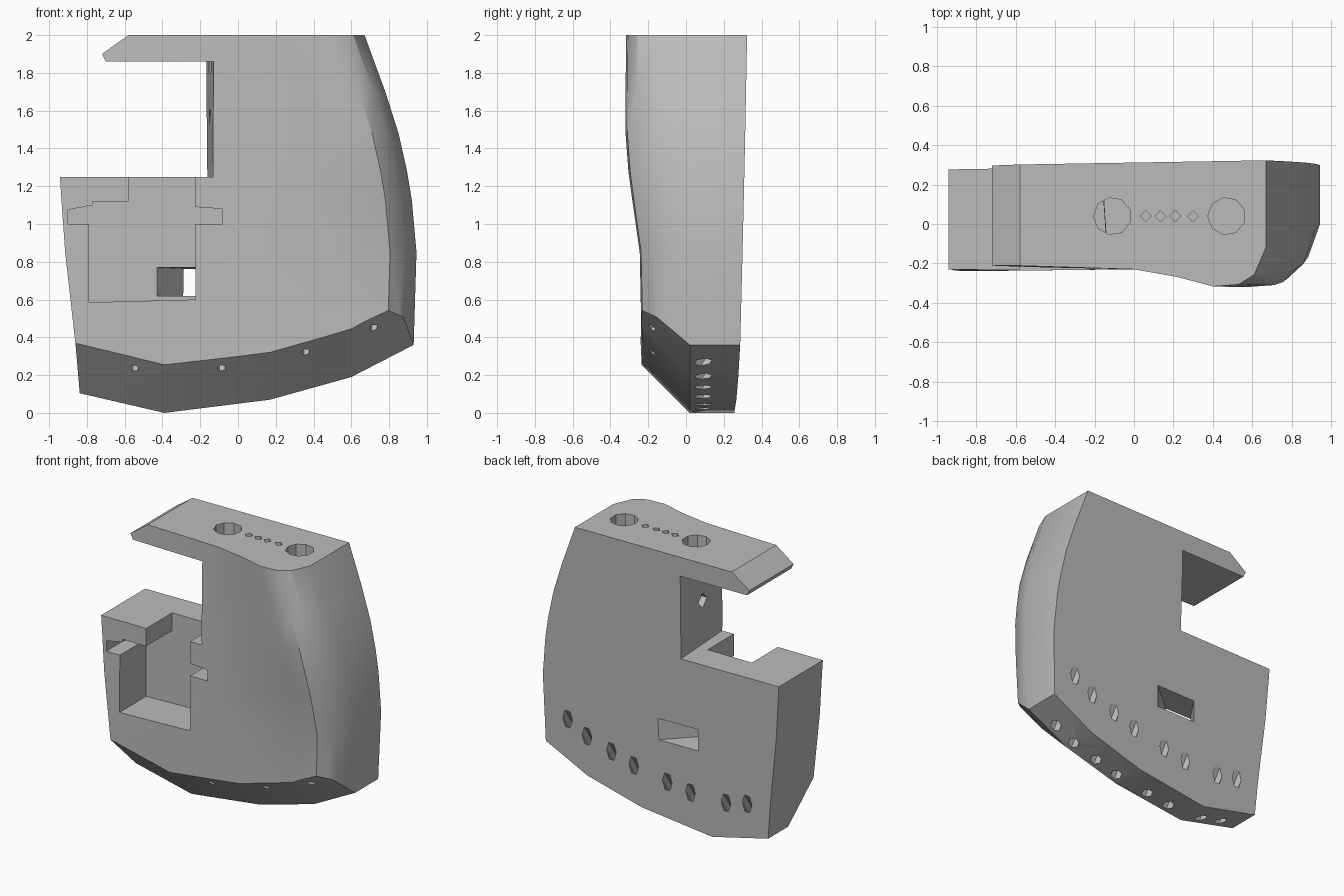
import bpy, bmesh, math
from mathutils import Vector

if "Cube" in bpy.data.objects:
    bpy.data.objects.remove(bpy.data.objects["Cube"], do_unlink=True)

grey = bpy.data.materials.new("plain_grey")
grey.use_nodes = True
grey.diffuse_color = (0.5, 0.5, 0.5, 1)
grey.node_tree.nodes["Principled BSDF"].inputs["Base Color"].default_value = (0.5, 0.5, 0.5, 1)


def loft(name, rings):
    """Closed solid through matching rings of points."""
    bm = bmesh.new()
    rows = [[bm.verts.new(p) for p in ring] for ring in rings]
    for a, b in zip(rows, rows[1:]):
        for i in range(len(a)):
            j = (i + 1) % len(a)
            bm.faces.new((a[i], a[j], b[j], b[i]))
    bm.faces.new(rows[0])
    bm.faces.new(rows[-1])
    bmesh.ops.recalc_face_normals(bm, faces=bm.faces[:])
    bmesh.ops.triangulate(bm, faces=bm.faces[:])
    mesh = bpy.data.meshes.new(name)
    bm.to_mesh(mesh)
    bm.free()
    mesh.materials.append(grey)
    obj = bpy.data.objects.new(name, mesh)
    bpy.context.scene.collection.objects.link(obj)
    return obj


def volume(obj):
    """Volume of an object with its modifiers."""
    bm = bmesh.new()
    bm.from_object(obj, bpy.context.evaluated_depsgraph_get())
    result = bm.calc_volume()
    bm.free()
    return result


def cut(cutter):
    """Subtract a cutter with the first solver that gives a sound solid."""
    bpy.context.view_layer.objects.active = body
    before = volume(body)
    for solver in ("MANIFOLD", "EXACT", "FLOAT"):
        mod = body.modifiers.new("cut", "BOOLEAN")
        mod.operation, mod.solver, mod.object = "DIFFERENCE", solver, cutter
        bpy.context.view_layer.update()
        if before * 0.5 < volume(body) < before - 1e-6:
            bpy.ops.object.modifier_apply(modifier=mod.name)
            break
        body.modifiers.remove(mod)
    bpy.data.objects.remove(cutter, do_unlink=True)


def prism(name, front, y0, y1, back=None):
    """Solid between an x-z outline at y0 and one at y1."""
    return loft(name, [[(x, y0, z) for x, z in front],
                       [(x, y1, z) for x, z in (back or front)]])


def drill(name, start, end, radius, sides=6):
    """Straight faceted hole between two points."""
    start, end = Vector(start), Vector(end)
    turn = (end - start).to_track_quat("Z", "Y")
    ring = [turn @ Vector((radius * math.cos(math.tau * i / sides),
                           radius * math.sin(math.tau * i / sides), 0)) for i in range(sides)]
    cut(loft(name, [[p + v for v in ring] for p in (start, end)]))


def box(x0, x1, z0, z1):
    return [(x0, z0), (x1, z0), (x1, z1), (x0, z1)]


def back_y(x, z):
    return 0.262 + 0.025 * z + 0.017 * x


# Bottom edge as height over x
edge = [(-1.1, 0.16), (-0.82, 0.1), (-0.39, 0), (0.17, 0.07), (0.6, 0.19), (0.93, 0.36), (1.1, 0.45)]


def bottom_z(x):
    for (xa, za), (xb, zb) in zip(edge, edge[1:]):
        if x <= xb:
            return za + (zb - za) * (x - xa) / (xb - xa)


# Main body: height, left, right, left front, bulge front, right corner
levels = [(2, -0.95, 0.67, -0.2, -0.317, -0.12), (1.7, -0.95, 0.78, -0.21, -0.32, -0.11),
          (1.48, -0.95, 0.85, -0.22, -0.32, -0.08), (1.28, -0.945, 0.895, -0.23, -0.305, -0.04),
          (1.13, -0.935, 0.92, -0.23, -0.285, -0.03), (0.85, -0.915, 0.945, -0.235, -0.245, 0),
          (0.36, -0.86, 0.93, -0.24, -0.235, 0.02), (-0.1, -0.82, 0.91, -0.24, -0.235, 0.02)]
sections = []
for z, left, right, yl, yb, yc in levels:
    outline = [(left, yl), (0, -0.23), (right - 0.45, -0.23 * 0.55 + yb * 0.45),
               (right - 0.27, yb), (right - 0.14, yb * 0.97), (right - 0.06, yb * 0.6 + yc * 0.4 - 0.02),
               (right, yc), (right, back_y(right, z)), (left, back_y(left, z))]
    sections.append([(x, y, z) for x, y in outline])
body = loft("body", sections)

# Curved underside with its sloping front chamfer
cut(loft("underside", [[(x, -0.6, z + 0.62), (x, 0.02, z), (x, 0.6, z),
                        (x, 0.6, -1), (x, -0.6, -1)] for x, z in edge]))

# Side opening below the pointed top arm
arm = [(-0.7, 1.86), (-0.72, 1.9), (-0.58, 2), (-0.44, 2.1), (-2, 2.1), (-2, 1.25)]
cut(prism("side_opening", [(-0.115, 1.25), (-0.11, 1.86)] + arm, -0.5, 0.5,
          [(-0.175, 1.25), (-0.18, 1.86)] + arm))

# Stepped front pocket with side slots
pocket = [(-0.79, 0.585), (-0.225, 0.6), (-0.225, 1.0), (-0.085, 1.0), (-0.085, 1.08),
          (-0.225, 1.09), (-0.225, 1.35), (-0.58, 1.35), (-0.58, 1.12), (-0.77, 1.12),
          (-0.77, 1.1), (-0.9, 1.075), (-0.9, 1.0), (-0.79, 1.0)]
cut(prism("front_pocket", pocket, -0.5, 0.07))

# Slanted window from the pocket to the back
cut(prism("slanted_window", box(-0.45, -0.25, 0.62, 0.77), 0.04, 0.36,
          box(-0.23, 0.12, 0.6, 0.76)))

# Top sockets and small pin holes
for x in (-0.11, 0.47):
    drill("top_socket", (x, 0.04, 2.1), (x, 0.04, 1.8), 0.095, 9)
for x in (0.06, 0.135, 0.21, 0.3):
    drill("pin_hole", (x, 0.04, 2.1), (x, 0.04, 1.88), 0.028, 4)

# Slot in the inner wall of the opening
drill("wall_slot", (-0.3, 0.02, 1.57), (0.05, 0.02, 1.57), 0.055, 4)

# Paired tunnels from the underside to the back, with a small front hole per pair
for pair in ((0.753, 0.6), (0.406, 0.229), (-0.037, -0.222), (-0.505, -0.674)):
    for x in pair:
        z = bottom_z(x)
        drill("tunnel", (x, 0.057, z - 0.05), (x, 0.323, z + 0.35), 0.038)
    x = sum(pair) / 2 + 0.04
    z = bottom_z(x) + 0.2
    drill("front_hole", (x, -0.25, z - 0.07), (x, 0.02, z + 0.2), 0.024, 5)

# Smooth the rounded faces and keep hard edges
bpy.ops.object.select_all(action="DESELECT")
body.select_set(True)
bpy.context.view_layer.objects.active = body
bpy.ops.object.shade_smooth_by_angle(angle=math.radians(30))
